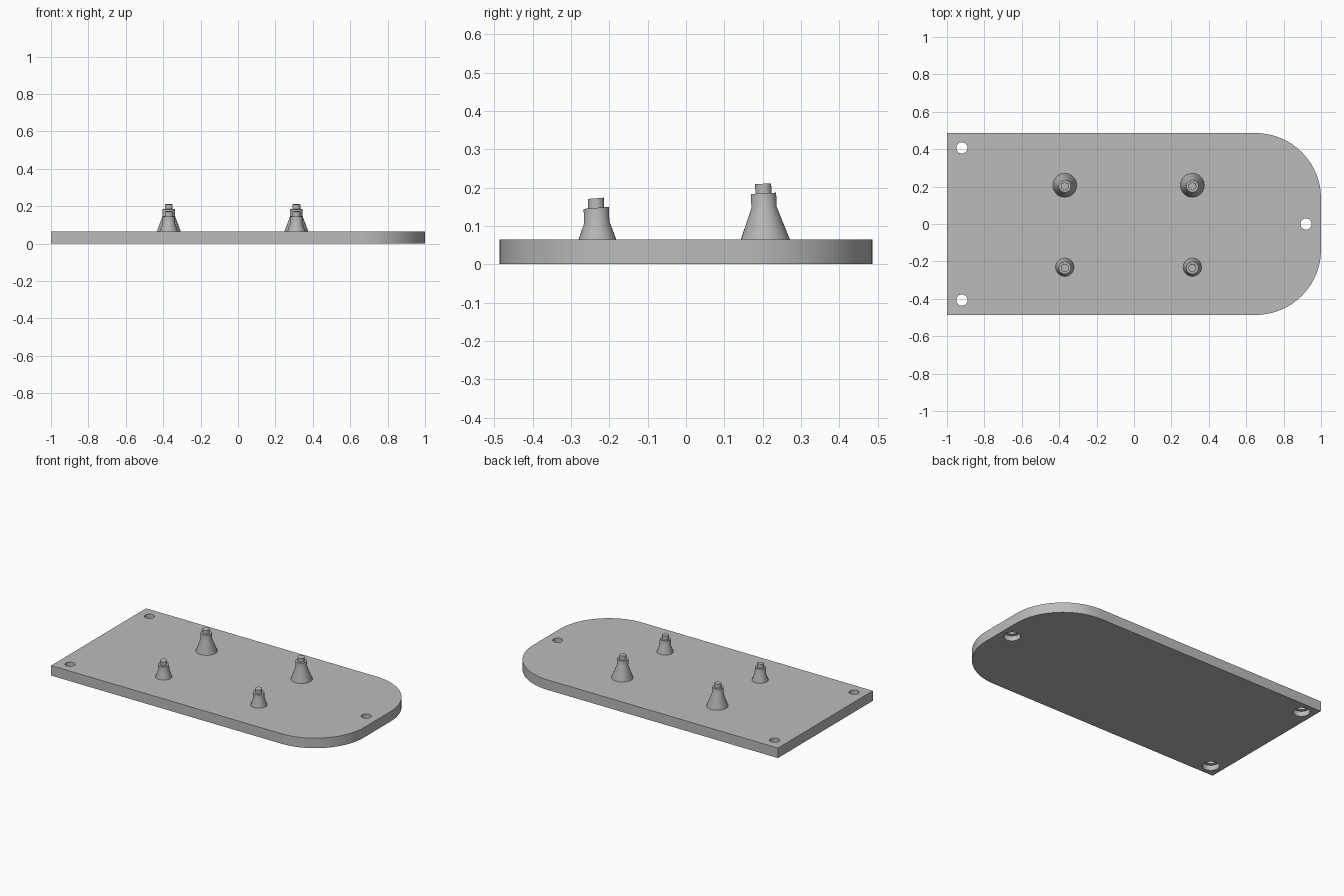
import bpy, bmesh
from math import sin, cos, pi, radians
from mathutils import Vector, Matrix

cube = bpy.data.objects.get("Cube")
if cube:
    bpy.data.objects.remove(cube, do_unlink=True)

GREY = (0.5, 0.5, 0.5, 1)
mat = bpy.data.materials.new("plain grey")
mat.use_nodes = True
mat.diffuse_color = GREY
for node in mat.node_tree.nodes:
    if node.type == 'BSDF_PRINCIPLED':
        node.inputs["Base Color"].default_value = GREY

THICK = 0.065
HALF_W = 0.486


def finish(name, bm):
    bmesh.ops.recalc_face_normals(bm, faces=bm.faces[:])
    me = bpy.data.meshes.new(name)
    bm.to_mesh(me)
    bm.free()
    ob = bpy.data.objects.new(name, me)
    bpy.context.collection.objects.link(ob)
    me.materials.append(mat)
    return ob


def smooth(ob):
    bpy.ops.object.select_all(action='DESELECT')
    ob.select_set(True)
    bpy.context.view_layer.objects.active = ob
    bpy.ops.object.shade_smooth_by_angle(angle=radians(25))


def loft(name, rings, sides=40):
    """Closed solid through rings of (centre, radius, tilt about x in degrees)."""
    bm = bmesh.new()
    loops = []
    for centre, radius, tilt in rings:
        rot = Matrix.Rotation(radians(tilt), 3, 'X')
        loops.append([bm.verts.new(Vector(centre) + rot @ Vector(
            (radius * cos(2 * pi * i / sides), radius * sin(2 * pi * i / sides), 0)))
            for i in range(sides)])
    for a, b in zip(loops, loops[1:]):
        for i in range(sides):
            j = (i + 1) % sides
            bm.faces.new((a[i], a[j], b[j], b[i]))
    bm.faces.new(loops[0][::-1])
    bm.faces.new(loops[-1])
    return finish(name, bm)


# Base plate: square at one end, large rounded corners at the other
R, STEPS = 0.35, 24
outline = [(-1, HALF_W), (-1, -HALF_W)]
for sign, start in ((-1, -pi / 2), (1, 0)):
    for i in range(STEPS + 1):
        a = start + pi / 2 * i / STEPS
        outline.append((1 - R + R * cos(a), sign * (HALF_W - R) + R * sin(a)))
bm = bmesh.new()
bottom = bm.faces.new([bm.verts.new((x, y, 0)) for x, y in outline])
top = bmesh.ops.extrude_face_region(bm, geom=[bottom])
bmesh.ops.translate(bm, vec=(0, 0, THICK),
                    verts=[v for v in top["geom"] if isinstance(v, bmesh.types.BMVert)])
plate = finish("base_plate", bm)

# Screw holes, wider on the underside
for x, y in ((-0.92, 0.407), (-0.92, -0.407), (0.92, 0)):
    profile = ((-0.02, 0.05), (0.033, 0.05), (0.033, 0.03), (0.1, 0.03))
    cutter = loft("hole_cutter", [((x, y, z), r, 0) for z, r in profile], 32)
    cutter.hide_render = True
    mod = plate.modifiers.new("hole", 'BOOLEAN')
    mod.operation = 'DIFFERENCE'
    mod.solver = 'EXACT'
    mod.object = cutter
    bpy.ops.object.select_all(action='DESELECT')
    plate.select_set(True)
    bpy.context.view_layer.objects.active = plate
    bpy.ops.object.modifier_apply(modifier=mod.name)
    bpy.data.objects.remove(cutter, do_unlink=True)
smooth(plate)

# Conical posts with a slightly tilted collar and pin
for row, y, base_r, neck, tilt in (("back", 0.207, 0.064, 0.148, 3),
                                   ("front", -0.231, 0.049, 0.110, 4.5)):
    for side, x in (("right", -0.37), ("left", 0.312)):
        def at(z):
            return (x, y - (z - THICK) * 0.04, z)
        smooth(loft(f"{row}_{side}_post", [
            ((x, y, THICK - 0.005), base_r, 0),
            ((x, y, THICK), base_r, 0),
            (at(neck), 0.033, tilt),
            (at(neck + 0.037), 0.033, tilt),
            (at(neck + 0.037), 0.021, tilt),
            (at(neck + 0.062), 0.021, tilt)]))
